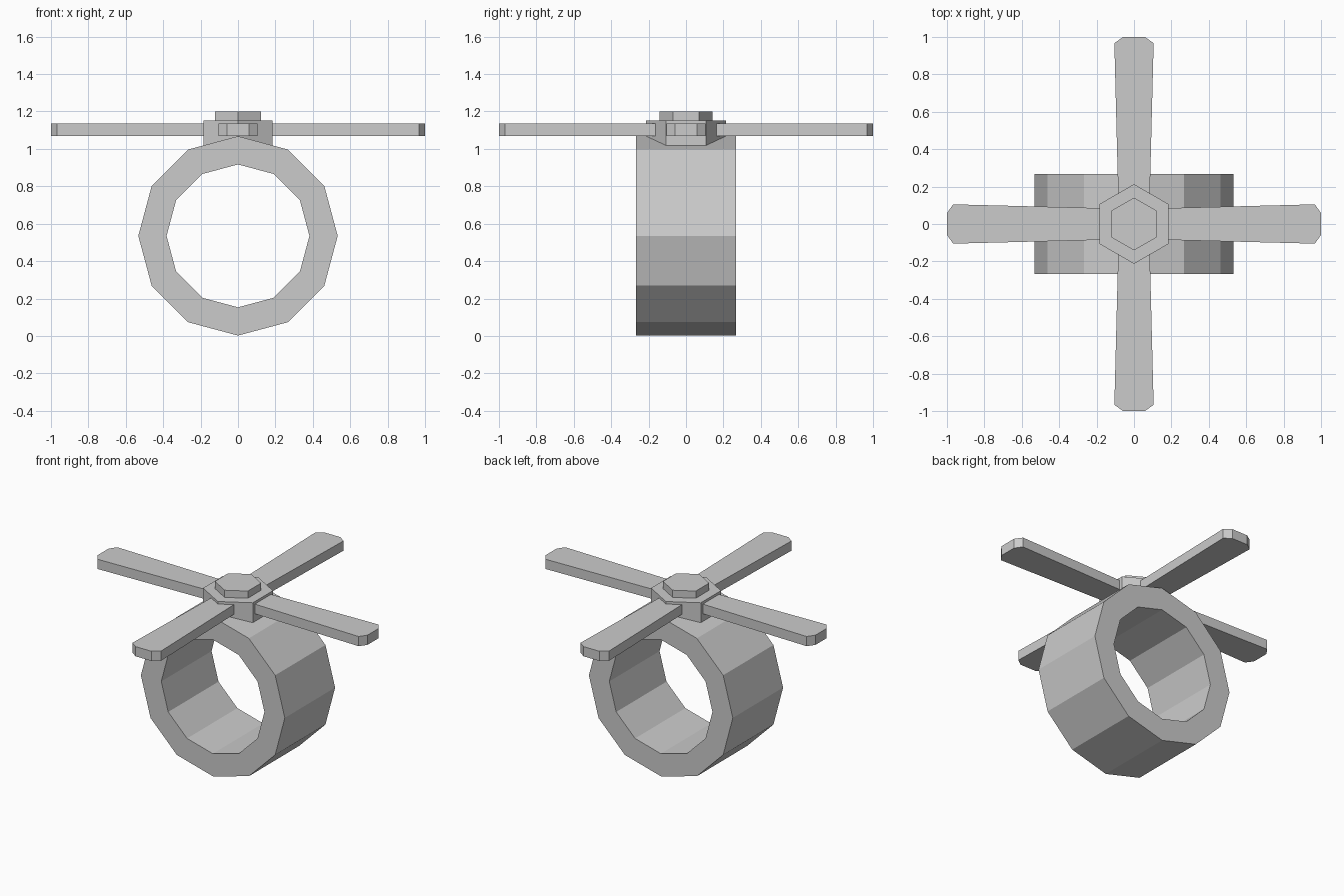
import bpy, bmesh, math
from mathutils import Matrix

cube = bpy.data.objects.get("Cube")
if cube:
    bpy.data.objects.remove(cube, do_unlink=True)

COLOUR = (0.6, 0.6, 0.6, 1.0)
grey = bpy.data.materials.new("light grey")
grey.use_nodes = True
grey.diffuse_color = COLOUR
grey.node_tree.nodes["Principled BSDF"].inputs["Base Color"].default_value = COLOUR


def add_object(name, bm):
    bmesh.ops.recalc_face_normals(bm, faces=bm.faces)
    mesh = bpy.data.meshes.new(name)
    bm.to_mesh(mesh)
    bm.free()
    mesh.materials.append(grey)
    obj = bpy.data.objects.new(name, mesh)
    bpy.context.scene.collection.objects.link(obj)
    return obj


def prism(name, outline, bottom, top, turn=0.0):
    """Extrude a flat outline from bottom to top, turned about z."""
    bm = bmesh.new()
    face = bm.faces.new([bm.verts.new((x, y, bottom)) for x, y in outline])
    result = bmesh.ops.extrude_face_region(bm, geom=[face], use_keep_orig=True)
    verts = [v for v in result["geom"] if isinstance(v, bmesh.types.BMVert)]
    bmesh.ops.translate(bm, verts=verts, vec=(0, 0, top - bottom))
    bmesh.ops.transform(bm, matrix=Matrix.Rotation(turn, 4, "Z"), verts=bm.verts)
    return add_object(name, bm)


def polygon(sides, radius):
    # First corner points along +y
    angles = [math.pi / 2 + math.tau * i / sides for i in range(sides)]
    return [(radius * math.cos(a), radius * math.sin(a)) for a in angles]


# Twelve-sided finger band
def band(name, outer, inner, half_depth, centre_z):
    bm = bmesh.new()
    loops = [[bm.verts.new((x, y, z + centre_z)) for x, z in polygon(12, r)]
             for r, y in ((outer, -half_depth), (outer, half_depth),
                          (inner, half_depth), (inner, -half_depth))]
    for a, b in zip(loops, loops[1:] + loops[:1]):
        for i in range(12):
            j = (i + 1) % 12
            bm.faces.new((a[i], a[j], b[j], b[i]))
    return add_object(name, bm)


band("ring_band", 0.533, 0.382, 0.266, 0.535)

# Hexagonal hub and cap
prism("hub", polygon(6, 0.213), 0.98, 1.152)
prism("hub_cap", polygon(6, 0.141), 1.15, 1.20)

# Four flared blades with clipped tips
half = [(0.10, 0.083), (0.967, 0.105), (1.0, 0.058)]
blade = half + [(x, -y) for x, y in reversed(half)]
for i, side in enumerate(("left", "back", "right", "front")):
    prism(side + "_blade", blade, 1.07, 1.135, i * math.pi / 2)
